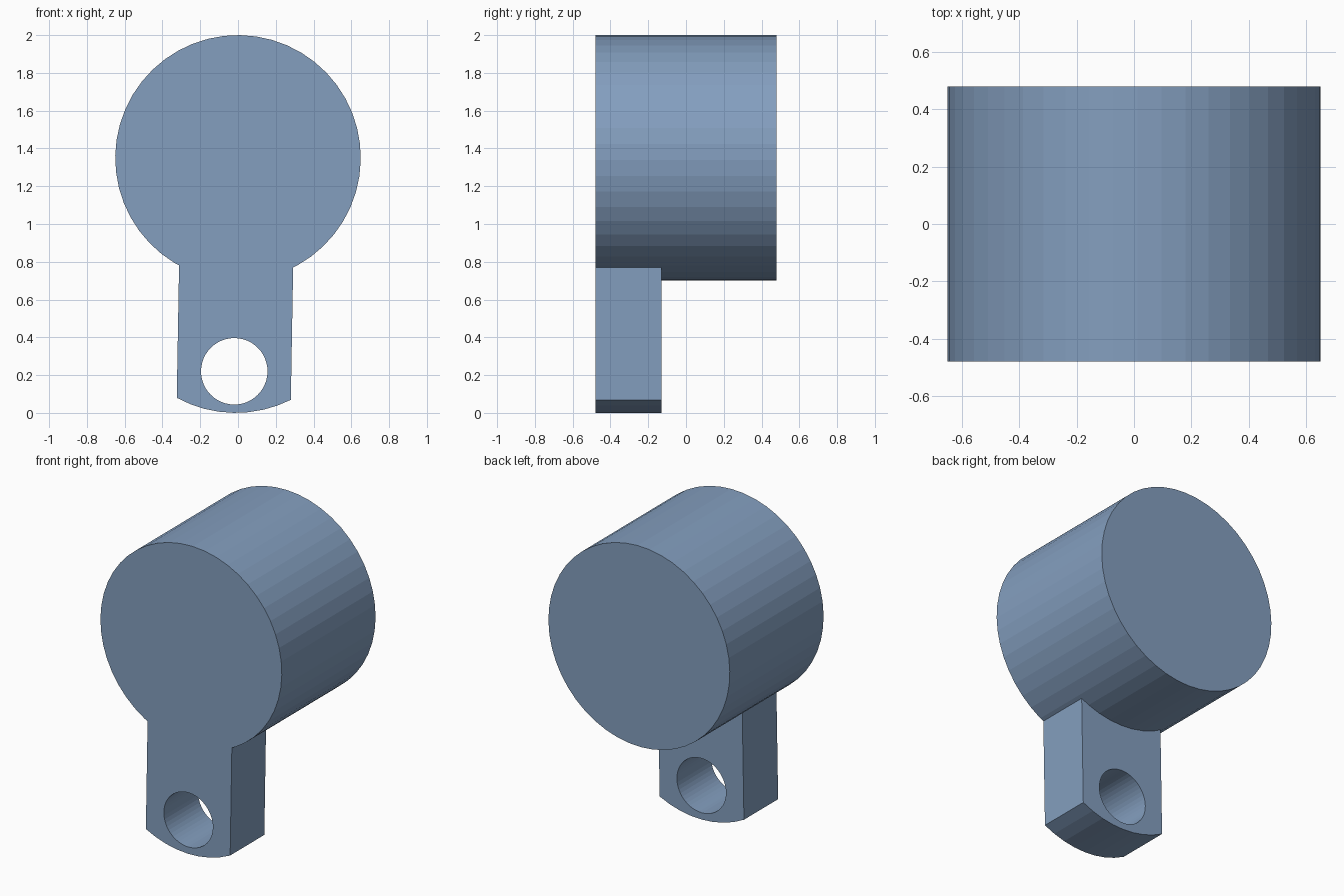
import bpy
import bmesh
import math
from mathutils import Matrix, Vector

if "Cube" in bpy.data.objects:
    bpy.data.objects.remove(bpy.data.objects["Cube"], do_unlink=True)

RADIUS, CENTER_Z = 0.65, 1.35
FRONT, BACK, TAB_BACK = -0.48, 0.48, -0.13
TILT = math.radians(1.0)

steel = bpy.data.materials.new("steel_blue")
steel.use_nodes = True
color = (0.23, 0.345, 0.52, 1.0)
steel.diffuse_color = color
steel.node_tree.nodes["Principled BSDF"].inputs["Base Color"].default_value = color


def arc(radius, start, end, steps, z=0.0):
    """Points of an arc in the XZ plane, angles in degrees."""
    points = []
    for i in range(steps + 1):
        a = math.radians(start + (end - start) * i / steps)
        points.append((radius * math.cos(a), z + radius * math.sin(a)))
    return points


def extrude_profile(name, profile, y0, y1):
    """Extrude an XZ outline along Y, tilted about the drum axis."""
    bm = bmesh.new()
    face = bm.faces.new([bm.verts.new((x, y0, z)) for x, z in profile])
    grown = bmesh.ops.extrude_face_region(bm, geom=[face])["geom"]
    moved = [v for v in grown if isinstance(v, bmesh.types.BMVert)]
    bmesh.ops.translate(bm, verts=moved, vec=Vector((0, y1 - y0, 0)))
    bmesh.ops.recalc_face_normals(bm, faces=bm.faces)
    bm.transform(Matrix.Translation((0, 0, CENTER_Z)) @ Matrix.Rotation(TILT, 4, 'Y'))
    mesh = bpy.data.meshes.new(name)
    bm.to_mesh(mesh)
    bm.free()
    mesh.materials.append(steel)
    obj = bpy.data.objects.new(name, mesh)
    bpy.context.collection.objects.link(obj)
    return obj


def combine(target, tool, operation):
    """Apply a boolean and discard the tool object."""
    mod = target.modifiers.new(operation.lower(), 'BOOLEAN')
    mod.operation, mod.solver, mod.object = operation, 'EXACT', tool
    bpy.context.view_layer.objects.active = target
    bpy.ops.object.modifier_apply(modifier=mod.name)
    bpy.data.objects.remove(tool, do_unlink=True)


# Round drum
drum = extrude_profile("drum_with_tab", arc(RADIUS, 0, 360, 48)[:-1], FRONT, BACK)

# Hanging tab with a curved lower end
half = math.degrees(math.asin(0.302 / RADIUS))
outline = arc(RADIUS, 270 - half, 270 + half, 8, z=-0.7)
outline += [(0.302, -0.4), (-0.302, -0.4)]
tab = extrude_profile("tab", outline, FRONT, TAB_BACK)

# Round hole through the tab
hole = extrude_profile("hole_cutter", arc(0.176, 0, 360, 48, z=-1.13)[:-1],
                       FRONT - 0.1, TAB_BACK + 0.1)
combine(tab, hole, 'DIFFERENCE')
combine(drum, tab, 'UNION')
